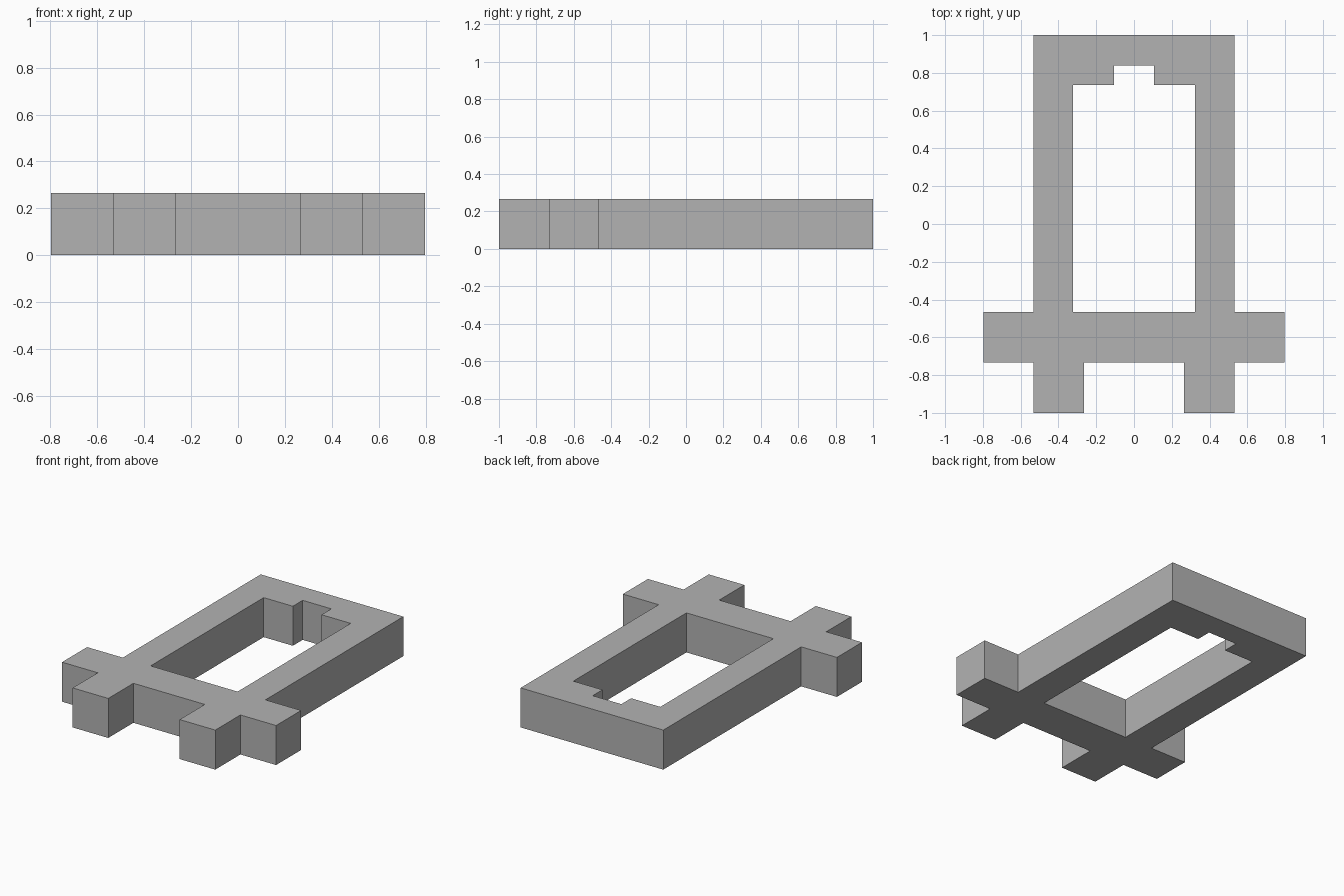
import bpy
import bmesh

cube = bpy.data.objects.get("Cube")
if cube:
    bpy.data.objects.remove(cube, do_unlink=True)

HEIGHT = 0.266

# Left half of the flat outline: feet, side arm, rail, notched back bar
half_outline = [
    (0, -0.733), (0.266, -0.733), (0.266, -1), (0.531, -1),
    (0.531, -0.733), (0.797, -0.733), (0.797, -0.467), (0.531, -0.467),
    (0.531, 1), (0, 1), (0, 0.84), (0.107, 0.84),
    (0.107, 0.736), (0.324, 0.736), (0.324, -0.467), (0, -0.467),
]

# Raise the outline into a solid half, open along the centre seam
bm = bmesh.new()
base = bm.faces.new([bm.verts.new((x, y, 0)) for x, y in half_outline])
top = bmesh.ops.extrude_face_region(bm, geom=[base], use_keep_orig=True)["geom"]
for item in top:
    if isinstance(item, bmesh.types.BMVert):
        item.co.z = HEIGHT
seam = [f for f in bm.faces if all(abs(v.co.x) < 1e-5 for v in f.verts)]
bmesh.ops.delete(bm, geom=seam, context='FACES')
bmesh.ops.recalc_face_normals(bm, faces=bm.faces)
if max(bm.faces, key=lambda f: f.calc_center_median().z).normal.z < 0:
    bmesh.ops.reverse_faces(bm, faces=bm.faces)
mesh = bpy.data.meshes.new("frame")
bm.to_mesh(mesh)
bm.free()

frame = bpy.data.objects.new("frame", mesh)
bpy.context.collection.objects.link(frame)

# Mirrored right half
mirror = frame.modifiers.new("mirror", 'MIRROR')
mirror.use_axis[0] = True
mirror.use_clip = True

# Plain grey
grey = bpy.data.materials.new("grey")
grey.use_nodes = True
colour = (0.45, 0.45, 0.45, 1)
grey.diffuse_color = colour
grey.node_tree.nodes["Principled BSDF"].inputs["Base Color"].default_value = colour
mesh.materials.append(grey)
